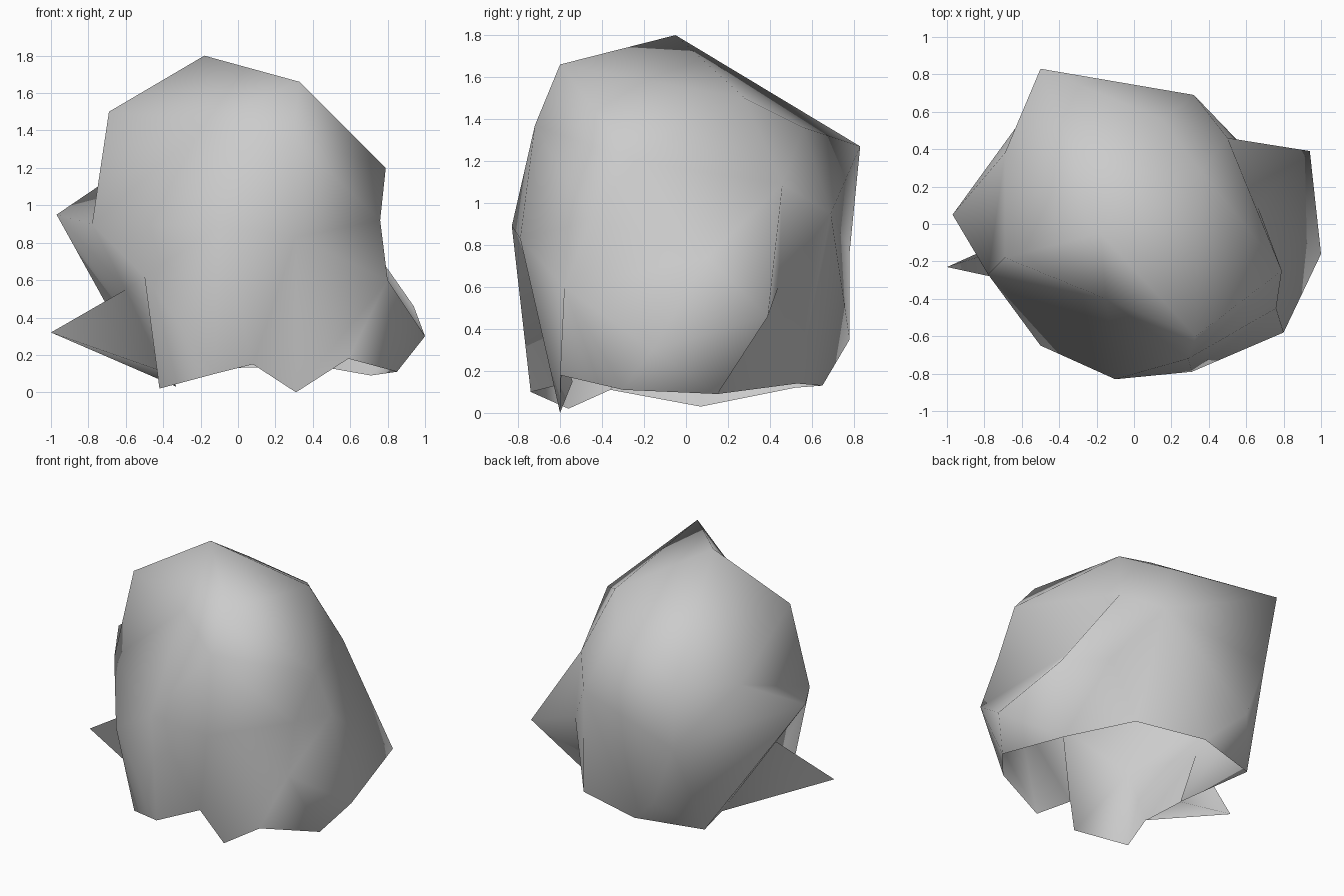
import bpy
import bmesh
from mathutils import Vector

cube = bpy.data.objects.get("Cube")
if cube:
    bpy.data.objects.remove(cube, do_unlink=True)

# Corners of the hollow boulder, grouped by region
crown = [(-.18, -.05, 1.8), (.36, .28, 1.5), (.33, -.6, 1.66), (-.69, -.18, 1.5),
         (.29, -.72, 1.37), (-.15, -.4, 1.45), (.15, .56, 1.36), (-.5, .83, 1.27),
         (.79, -.25, 1.2), (.5, .46, 1.09), (-.69, .38, 1.14)]
waist = [(-.1, -.83, .89), (.31, -.79, .83), (.76, -.45, .92), (.8, -.58, .6),
         (.32, .69, .95), (-.44, .78, .77), (-.29, .78, .35), (-.78, -.27, .9),
         (-.5, -.65, .62), (-.6, -.1, .55)]
# Spurs and dents: each has a tip and the spot on the body it grows from
spurs = [((-1, -.23, .32), (-.74, -.2, .21)), ((-.97, .05, .95), (-.8, .1, .6)),
         ((1, -.16, .3), (.82, -.13, .29)), ((.94, .39, .46), (.84, .28, .38)),
         ((.66, .1, .74), (.98, -.03, .68)), ((.56, .44, .6), (.6, .45, .35))]
# Ragged open rim around the foot
rim = [(.31, -.6, 0), (.08, -.54, .15), (-.12, -.74, .1), (-.42, -.56, .02),
       (-.4, -.36, .11), (-.33, .07, .03), (-.51, .52, .12), (-.05, .65, .13),
       (.43, .53, .14), (.71, .15, .09), (.85, -.3, .11), (.59, -.6, .18)]


def make_material(name, color):
    """Plain matte material with one flat colour."""
    mat = bpy.data.materials.new(name)
    mat.use_nodes = True
    mat.diffuse_color = color
    shader = next(n for n in mat.node_tree.nodes if n.type == "BSDF_PRINCIPLED")
    shader.inputs["Base Color"].default_value = color
    shader.inputs["Roughness"].default_value = 0.9
    return mat


def make_rock(name, center, material):
    """Skin the corners by wrapping their directions on a sphere, open the
    bottom, then push every corner out to its real place."""
    bm = bmesh.new()
    places = []

    def add_corner(tip, direction):
        vert = bm.verts.new(direction.normalized())
        places.append((vert, Vector(tip)))
        return vert

    for corner in crown + waist:
        add_corner(corner, Vector(corner) - center)
    for tip, root in spurs:
        add_corner(tip, Vector(root) - center)
    # The rim lies on one level circle, so its edges form a closed ring
    ring = set()
    for corner in rim:
        outward = Vector((corner[0], corner[1], 0)).normalized()
        ring.add(add_corner(corner, outward - Vector((0, 0, .86))))

    bmesh.ops.convex_hull(bm, input=list(bm.verts))
    bmesh.ops.recalc_face_normals(bm, faces=list(bm.faces))
    cap = [face for face in bm.faces if all(v in ring for v in face.verts)]
    bmesh.ops.delete(bm, geom=cap, context="FACES")
    for vert, place in places:
        if vert.is_valid:
            vert.co = place
    for face in bm.faces:
        face.smooth = True

    mesh = bpy.data.meshes.new(name)
    bm.to_mesh(mesh)
    bm.free()
    mesh.materials.append(material)
    rock = bpy.data.objects.new(name, mesh)
    bpy.context.scene.collection.objects.link(rock)


# Single soft-shaded boulder
stone = make_material("stone_grey", (0.6, 0.6, 0.6, 1))
make_rock("boulder", Vector((0, 0, .85)), stone)
